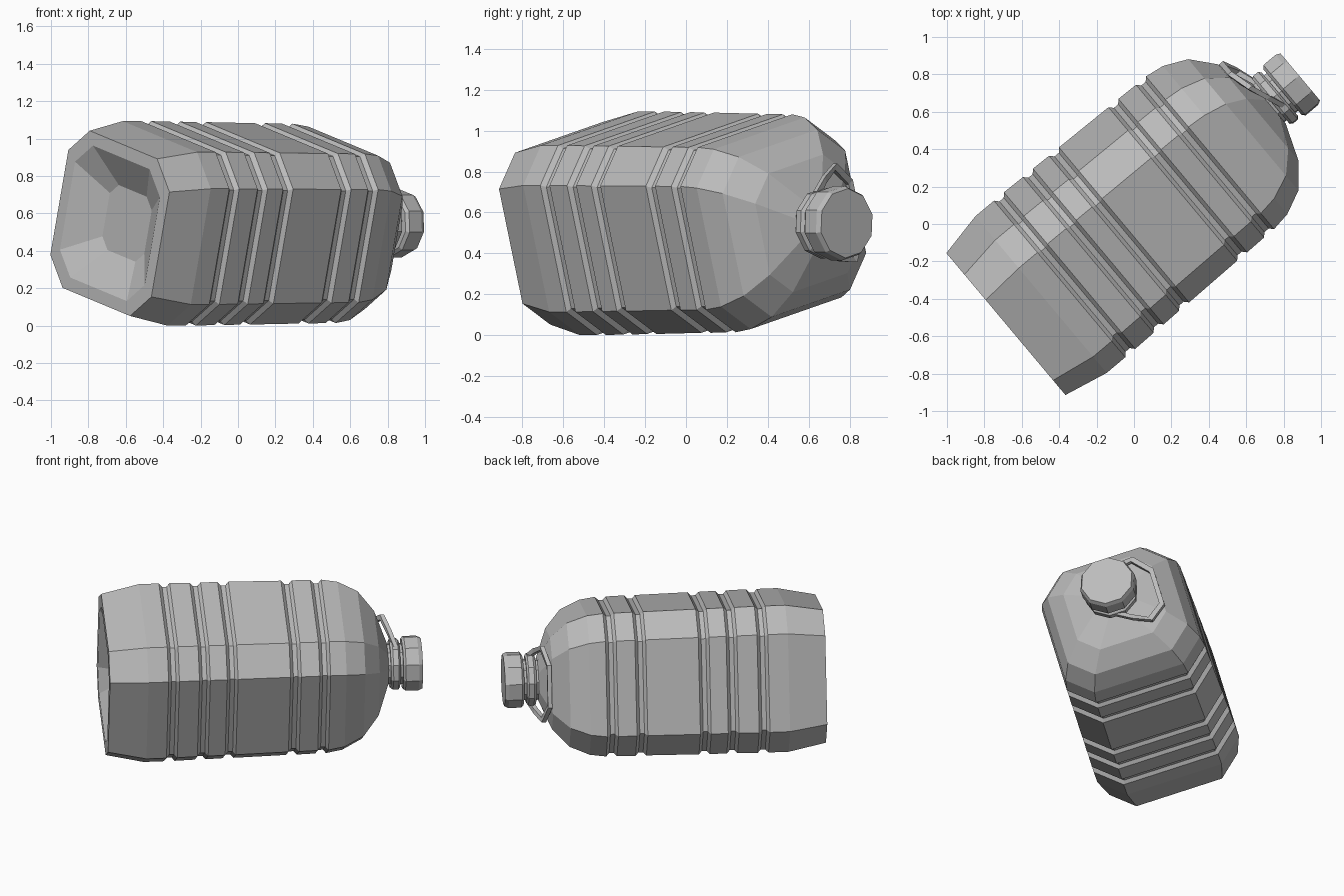
import bpy, bmesh
from math import radians, cos, sin, pi
from mathutils import Matrix, Vector

cube = bpy.data.objects.get("Cube")
if cube:
    bpy.data.objects.remove(cube, do_unlink=True)

grey = bpy.data.materials.new("grey_plastic")
grey.use_nodes = True
colour = (0.5, 0.5, 0.5, 1)
grey.diffuse_color = colour
grey.node_tree.nodes["Principled BSDF"].inputs["Base Color"].default_value = colour

# Bottle frame: local z runs from base to cap, lying on its side and rolled
AXIS, ROLL = radians(40), radians(15)
along = Vector((cos(AXIS), sin(AXIS), 0))
left = Vector((-sin(AXIS), cos(AXIS), 0))
up = Vector((0, 0, 1))
x_dir = left * cos(ROLL) + up * sin(ROLL)
y_dir = up * cos(ROLL) - left * sin(ROLL)
FRAME = Matrix((x_dir, y_dir, along)).transposed().to_4x4()
FRAME.translation = (-0.685, -0.535, 0.547)


def loft(name, rings):
    """Skin a list of equal-sized point rings, capping both ends."""
    bm = bmesh.new()
    loops = [[bm.verts.new(p) for p in ring] for ring in rings]
    for a, b in zip(loops, loops[1:]):
        for i in range(len(a)):
            j = (i + 1) % len(a)
            bm.faces.new((a[i], a[j], b[j], b[i]))
    bm.faces.new(loops[0][::-1])
    bm.faces.new(loops[-1])
    bmesh.ops.recalc_face_normals(bm, faces=bm.faces)
    mesh = bpy.data.meshes.new(name)
    bm.to_mesh(mesh)
    bm.free()
    mesh.materials.append(grey)
    obj = bpy.data.objects.new(name, mesh)
    obj.matrix_world = FRAME
    bpy.context.collection.objects.link(obj)
    return obj


def chamfered_square(t, h, ratio=0.667):
    c = h * ratio
    return [(h, -c, t), (h, c, t), (c, h, t), (-c, h, t),
            (-h, c, t), (-h, -c, t), (-c, -h, t), (c, -h, t)]


def round_ring(t, r, sides=10):
    return [(r * cos(2 * pi * i / sides), r * sin(2 * pi * i / sides), t)
            for i in range(sides)]


# Body: recessed base, ribbed sides and shoulder
HALF = 0.48
rings = [chamfered_square(0.12, 0.18), chamfered_square(0, 0.365),
         chamfered_square(0, 0.435), chamfered_square(0.245, HALF)]
for g in (0.41, 0.61, 0.79, 1.2, 1.39):
    size = HALF * (1 - 0.025 * (g - 0.4))
    for dt, k in ((-0.035, 1), (-0.015, 0.96), (0.015, 0.96), (0.035, 1)):
        rings.append(chamfered_square(g + dt, size * k))
for t, h, ratio in ((1.53, 0.455, 0.66), (1.657, 0.405, 0.64),
                    (1.76, 0.3, 0.6), (1.835, 0.13, 0.45)):
    rings.append(chamfered_square(t, h, ratio))
loft("bottle_body", rings)

# Neck, collar and cap
loft("neck", [round_ring(1.8, 0.135), round_ring(1.95, 0.135)])
loft("collar", [round_ring(1.85, 0.16), round_ring(1.865, 0.172),
                round_ring(1.9, 0.172), round_ring(1.912, 0.155)])
loft("cap", [round_ring(1.93, 0.165), round_ring(1.945, 0.182),
             round_ring(2.03, 0.182), round_ring(2.055, 0.17)])

# Carry handle: angular loop hinged on the collar, leaning back to the shoulder
half_path = [(-0.02, 0.165), (0.08, 0.215), (0.2, 0.25), (0.305, 0.14)]
path = half_path + [(x, -y) for x, y in reversed(half_path)]
sections = []
for x, y in path:
    t = 1.88 - 0.33 * x
    inner = Vector((x, y)) - (Vector((x, y)) - Vector((0.05, 0))).normalized() * 0.035
    sections.append([(x, y, t - 0.014), (x, y, t + 0.014),
                     (inner.x, inner.y, t + 0.014), (inner.x, inner.y, t - 0.014)])
loft("carry_handle", sections)
